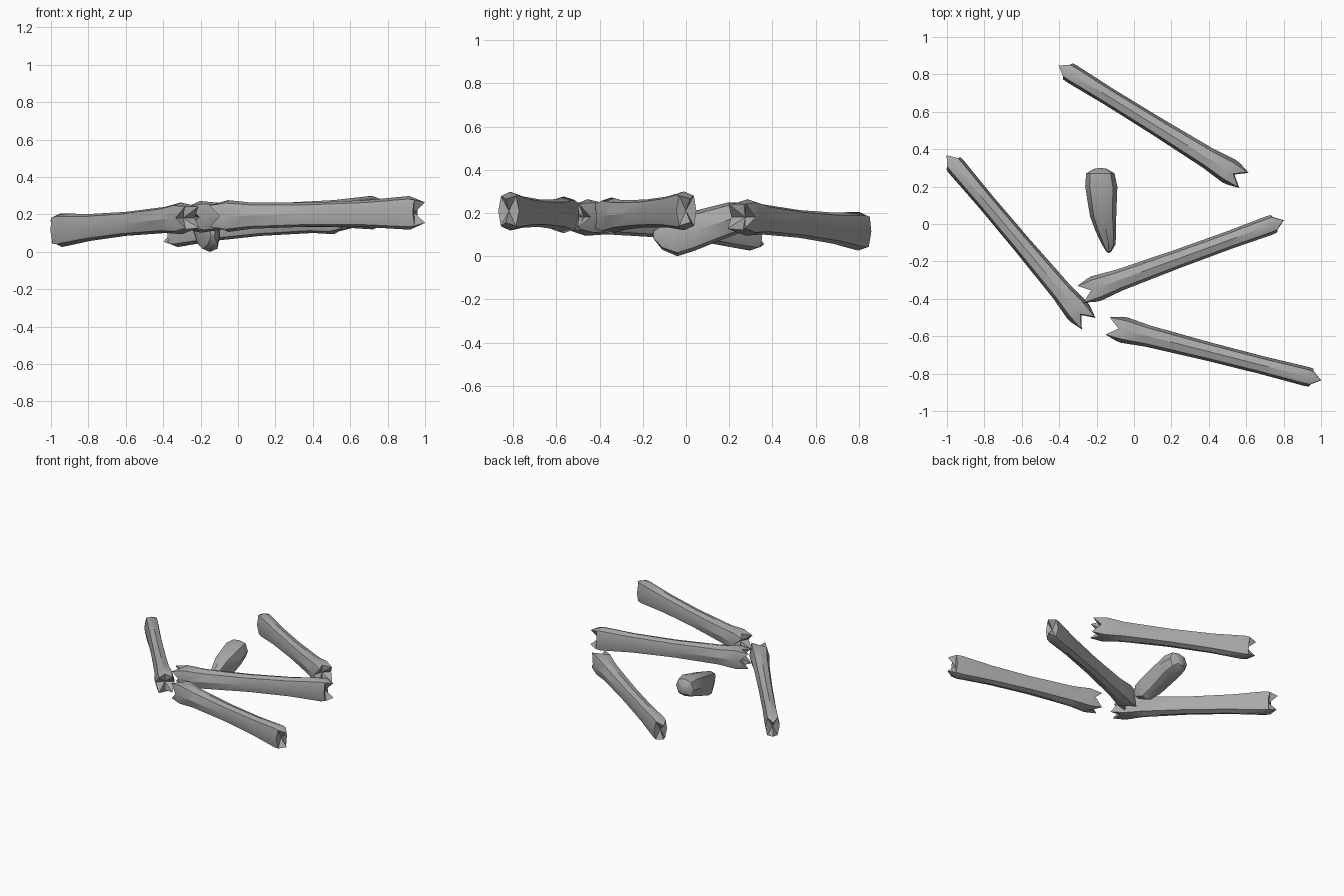
import bpy, bmesh, math
from mathutils import Vector, Matrix

if "Cube" in bpy.data.objects:
    bpy.data.objects.remove(bpy.data.objects["Cube"], do_unlink=True)

grey = bpy.data.materials.new("bone_grey")
grey.use_nodes = True
colour = (0.4, 0.4, 0.4, 1)
grey.diffuse_color = colour
grey.node_tree.nodes["Principled BSDF"].inputs["Base Color"].default_value = colour

# Eight-sided outline: top, shoulder, side, ... as fractions of half width and height
OUTLINE = [(0, 1), (.72, .82), (1, 0), (.72, -.82),
           (0, -1), (-.72, -.82), (-1, 0), (-.72, .82)]


def loft(name, rings, start_centre, end_centre, matrix):
    """Skin a list of eight-point rings and close both ends with fans."""
    bm = bmesh.new()
    loops = [[bm.verts.new(p) for p in ring] for ring in rings]
    for a, b in zip(loops, loops[1:]):
        for i in range(8):
            j = (i + 1) % 8
            bm.faces.new((a[i], a[j], b[j], b[i]))
    for loop, centre in ((loops[0], start_centre), (loops[-1], end_centre)):
        c = bm.verts.new(centre)
        for i in range(8):
            bm.faces.new((loop[i], loop[(i + 1) % 8], c))
    bmesh.ops.recalc_face_normals(bm, faces=bm.faces)
    mesh = bpy.data.meshes.new(name)
    bm.to_mesh(mesh)
    bm.free()
    mesh.materials.append(grey)
    obj = bpy.data.objects.new(name, mesh)
    obj.matrix_world = matrix
    bpy.context.collection.objects.link(obj)
    bpy.ops.object.select_all(action="DESELECT")
    obj.select_set(True)
    bpy.context.view_layer.objects.active = obj
    bpy.ops.object.shade_smooth_by_angle(angle=math.radians(30))


def section(x, w, h):
    return [(x, a * w, b * h) for a, b in OUTLINE]


def long_bone(name, knuckle, fork):
    """Bone with a four-lobed knuckle at one end and a two-pronged fork at the other."""
    start, axis = Vector(knuckle), Vector(fork) - Vector(knuckle)
    length = axis.length
    side = Vector((0, 0, 1)).cross(axis).normalized()
    up = axis.normalized().cross(side)
    matrix = Matrix((axis.normalized(), side, up)).transposed().to_4x4()
    matrix.translation = start
    # knuckle lobes on the shoulders, with recesses between them
    lobes = [(0 if i % 2 else .06, a * .066, b * (.07 if i % 2 else .06))
             for i, (a, b) in enumerate(OUTLINE)]
    # fork prongs at top and bottom, with a notch across the middle
    reach = [0, -.05, -.055, -.05] * 2
    prongs = [(length + r, a * .05, b * (.055 if r == 0 else .085))
              for r, (a, b) in zip(reach, OUTLINE)]
    rings = [lobes, section(.09, .07, .085), section(.22, .058, .07),
             section(.55, .05, .064), section(.85, .048, .072),
             section(length - .085, .052, .09), prongs]
    loft(name, rings, (.075, 0, 0), (length - .06, 0, 0), matrix)


long_bone("back_bone", (.585, .235, .185), (-.4, .845, .11))
long_bone("right_bone", (-.245, -.53, .185), (-1, .365, .11))
long_bone("middle_bone", (-.285, -.375, .185), (.8, .02, .212))
long_bone("front_bone", (-.14, -.545, .19), (1, -.835, .21))

# Short tapered fragment: y, centre x, half width, bottom, top
stations = [(-.15, -.135, .012, .08, .12), (-.11, -.135, .036, .03, .15),
            (-.04, -.15, .055, 0, .18), (.04, -.165, .07, .025, .21),
            (.2, -.175, .086, .09, .25), (.27, -.18, .076, .115, .245),
            (.295, -.18, .035, .14, .21)]
rings = [[(x + a * w, y, (lo + hi) / 2 + b * (hi - lo) / 2) for a, b in OUTLINE]
         for y, x, w, lo, hi in stations]
loft("bone_fragment", rings, (-.135, -.155, .1), (-.18, .3, .175), Matrix())
